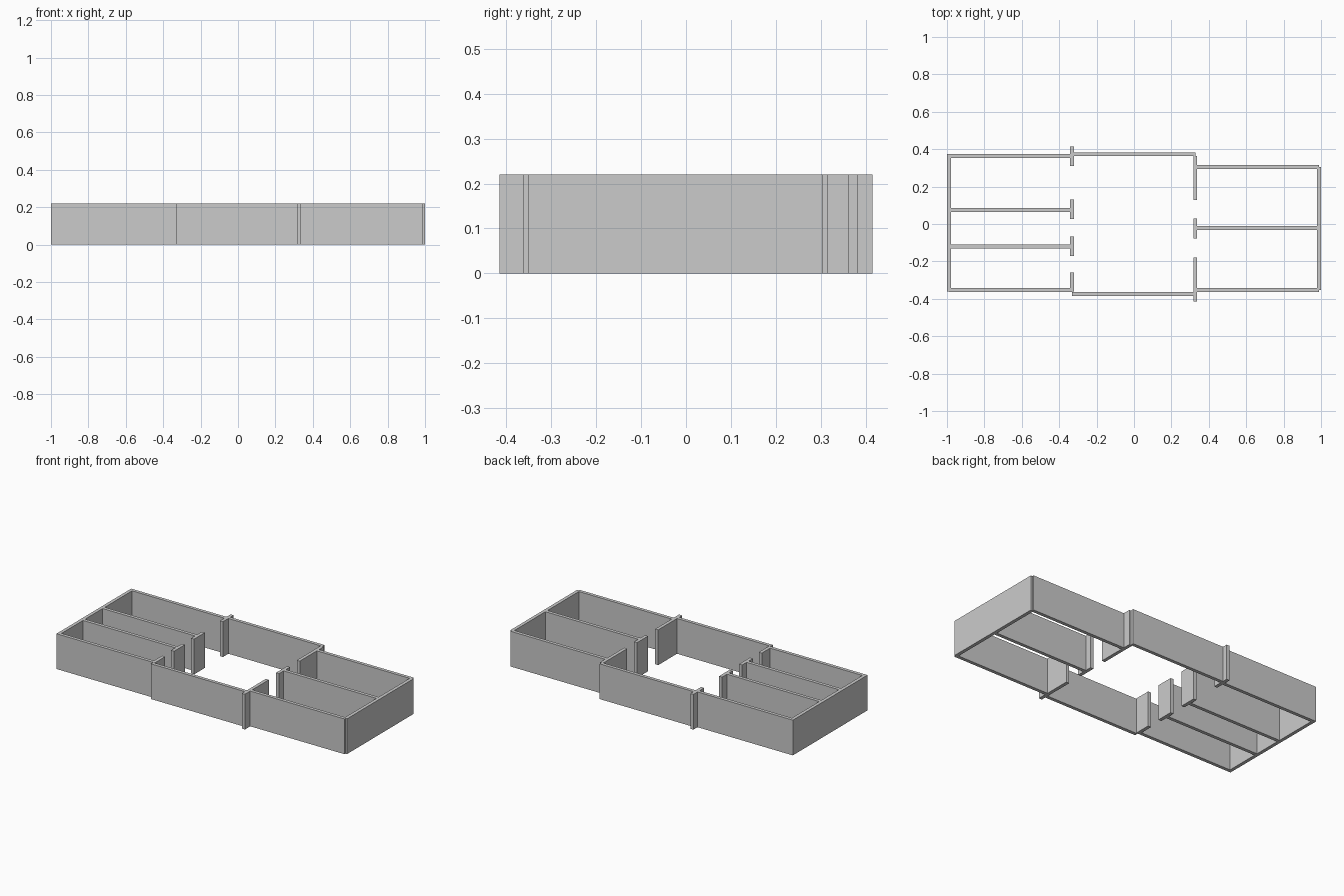
import bpy

if "Cube" in bpy.data.objects:
    bpy.data.objects.remove(bpy.data.objects["Cube"])

HEIGHT = 0.22
THICK = 0.021


def box(name, x0, x1, y0, y1):
    bpy.ops.mesh.primitive_cube_add(
        size=1, location=((x0 + x1) / 2, (y0 + y1) / 2, HEIGHT / 2))
    ob = bpy.context.object
    ob.name = name
    ob.scale = (x1 - x0, y1 - y0, HEIGHT)
    bpy.ops.object.transform_apply(location=False, rotation=False, scale=True)
    return ob


def long_wall(name, y, x0, x1):
    box(name, x0, x1, y - THICK / 2, y + THICK / 2)


def cross_wall(name, x, y0, y1):
    box(name, x - THICK / 2, x + THICK / 2, y0, y1)


LEFT, RIGHT = -0.331, 0.3275
END = 1 - THICK / 2

# End walls
cross_wall("left_end_wall", -END, -0.362, 0.374)
cross_wall("right_end_wall", END, -0.352, 0.305)

# Left wing: outer walls and two room partitions
for i, y in enumerate((-0.352, -0.12, 0.074, 0.364)):
    long_wall(f"left_room_wall_{i + 1}", y, -END, LEFT)

# Central hall side walls
for name, y in (("hall_front_wall", -0.375), ("hall_back_wall", 0.373)):
    long_wall(name, y, LEFT, RIGHT)

# Right wing: outer walls and one room partition
for i, y in enumerate((-0.352, -0.022, 0.305)):
    long_wall(f"right_room_wall_{i + 1}", y, RIGHT, END)

# Divider segments, with doorways left between them
for i, (y0, y1) in enumerate(((-0.362, -0.26), (-0.172, -0.067),
                              (0.026, 0.131), (0.309, 0.415))):
    cross_wall(f"left_divider_{i + 1}", LEFT, y0, y1)

for i, (y0, y1) in enumerate(((-0.415, -0.179), (-0.077, 0.029),
                              (0.127, 0.363))):
    cross_wall(f"right_divider_{i + 1}", RIGHT, y0, y1)
